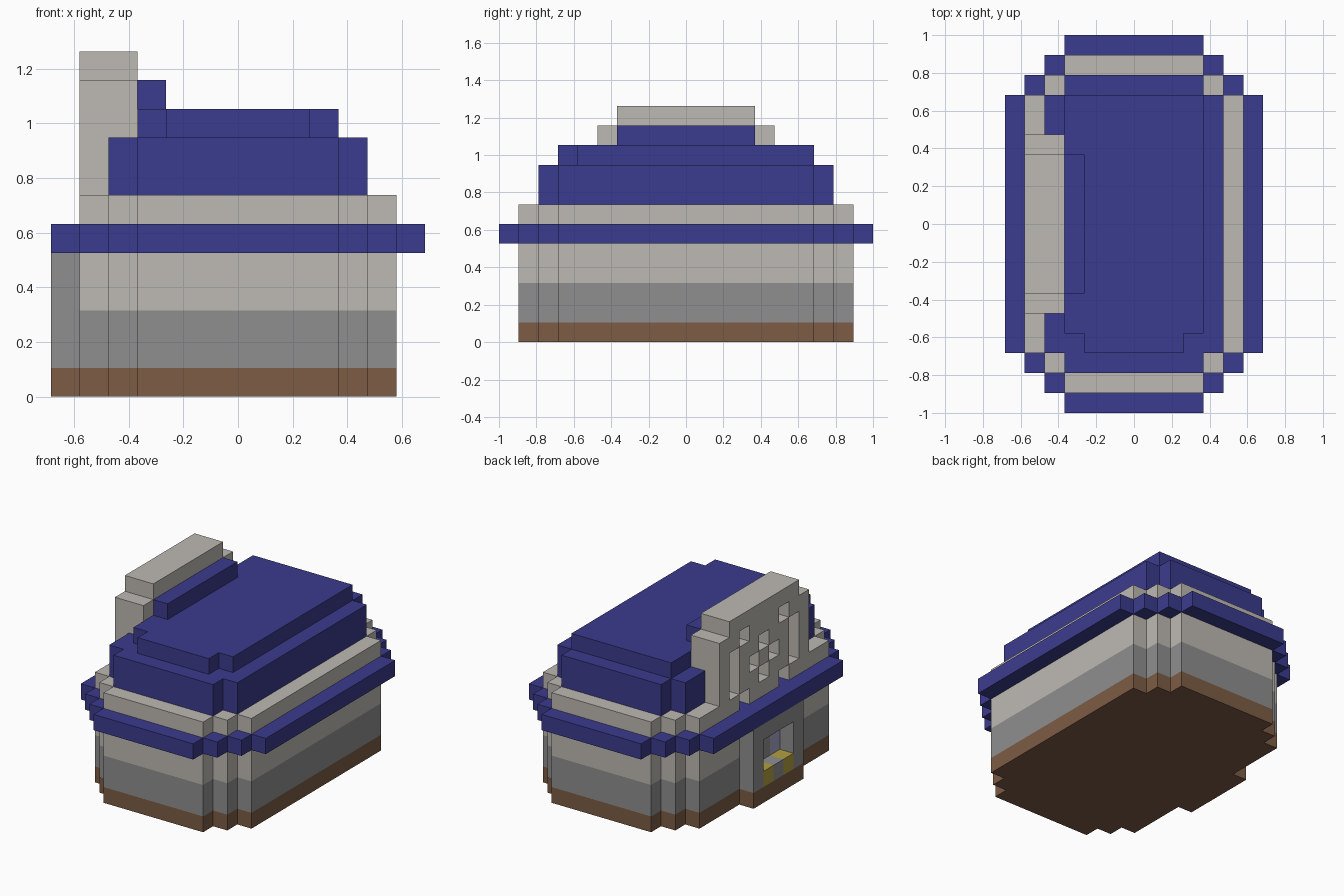
import bpy, bmesh
from mathutils import Vector

U = 2 / 19  # one block

cube = bpy.data.objects.get("Cube")
if cube:
    bpy.data.objects.remove(cube, do_unlink=True)


def material(name, rgb):
    lin = [((c / 255 + 0.055) / 1.055) ** 2.4 for c in rgb] + [1]
    m = bpy.data.materials.new(name)
    m.use_nodes = True
    m.diffuse_color = lin
    m.node_tree.nodes["Principled BSDF"].inputs["Base Color"].default_value = lin
    return m


BLUE = material("roof blue", (59, 59, 142))
CREAM = material("pale plaster", (190, 186, 180))
GREY = material("stone grey", (143, 143, 143))
BROWN = material("earth brown", (125, 92, 69))
YELLOW = material("mustard yellow", (178, 160, 64))
GLASS = material("lavender glass", (165, 165, 200))


def finish(name, bm, mat):
    bmesh.ops.remove_doubles(bm, verts=bm.verts, dist=1e-5)
    bmesh.ops.recalc_face_normals(bm, faces=bm.faces)
    me = bpy.data.meshes.new(name)
    bm.to_mesh(me)
    bm.free()
    me.materials.append(mat)
    ob = bpy.data.objects.new(name, me)
    bpy.context.collection.objects.link(ob)
    return ob


def prism(name, outline, z0, z1, mat):
    """Extrude a plan outline, given in blocks, from z0 to z1."""
    bm = bmesh.new()
    face = bm.faces.new([bm.verts.new((x * U, y * U, z0 * U)) for x, y in outline])
    top = bmesh.ops.extrude_face_region(bm, geom=[face])["geom"]
    bmesh.ops.translate(bm, vec=(0, 0, (z1 - z0) * U),
                        verts=[v for v in top if isinstance(v, bmesh.types.BMVert)])
    return finish(name, bm, mat)


def box(name, x, y, z, mat):
    outline = [(x[0], y[0]), (x[1], y[0]), (x[1], y[1]), (x[0], y[1])]
    return prism(name, outline, z[0], z[1], mat)


def stepped(width, depth, steps, notch=False):
    """Rectangle with stair-stepped corners, optionally notched for the gable."""
    q = []
    for i in range(steps + 1):
        x, y = width - steps + i, depth - i
        q.append((x, y))
        if i < steps:
            q.append((x, y - 1))
    right = q + [(x, -y) for x, y in reversed(q)]
    left = [(-x, -y) for x, y in right]
    if notch:
        mid = len(left) // 2
        left[mid:mid] = [(-width, -4.5), (1 - width, -4.5),
                         (1 - width, 4.5), (-width, 4.5)]
    return right + left


def blocks(name, cells, mat):
    """Unit blocks joined into one skin: only exposed sides get faces."""
    bm = bmesh.new()
    for c in cells:
        for axis in range(3):
            for s in (-1, 1):
                n = list(c)
                n[axis] += s
                if tuple(n) in cells:
                    continue
                mid = Vector((c[0], c[1], c[2] + 0.5))
                a, b, d = Vector(), Vector(), Vector()
                d[axis], a[(axis + 1) % 3], b[(axis + 2) % 3] = s / 2, 0.5, 0.5
                bm.faces.new([bm.verts.new((mid + d + p) * U)
                              for p in (-a - b, a - b, a + b, b - a)])
    return finish(name, bm, mat)


# Walls and eaves
wall = stepped(5.5, 8.5, 2)
prism("foundation", wall, 0, 1, BROWN)
prism("lower_wall", wall, 1, 3, GREY)
prism("middle_wall", wall, 3, 5, CREAM)
prism("eaves", stepped(6.5, 9.5, 3), 5, 6, BLUE)
prism("upper_wall", stepped(5.5, 8.5, 2, notch=True), 6, 7, CREAM)

# Roof tiers, the upper one with its front corners cut
prism("roof_lower", stepped(4.5, 7.5, 1, notch=True), 7, 9, BLUE)
front = [(-3.5, -5.5), (-2.5, -5.5), (-2.5, -6.5), (2.5, -6.5), (2.5, -5.5), (3.5, -5.5)]
prism("roof_upper", front + [(3.5, 6.5), (-3.5, 6.5)], 9, 10, BLUE)
box("roof_ridge", (-3.5, -2.5), (-3.5, 3.5), (10, 11), BLUE)

# Gable wall with a recessed pattern on its outer layer
half = {(0, 9), (1, 8), (0, 7), (2, 10), (2, 6)} | {(3, k) for k in (7, 8, 9)}
cells = set()
for k in range(6, 12):
    reach = 3 if k == 11 else 4
    for j in range(-reach, reach + 1):
        if (abs(j), k) not in half:
            cells.add((-5, j, k))
        if k > 6:
            cells.add((-4, j, k))
blocks("gable", cells, CREAM)

# Porch on the gable side
px = (-6.5, -5.5)
box("porch_foundation", px, (-2.5, 2.5), (0, 1), BROWN)
box("porch_lintel", px, (-2.5, 2.5), (4, 5), GREY)
box("counter_middle", px, (-0.5, 0.5), (1, 2), GREY)
plate = (-5.55, -5.5)
box("door_panel", plate, (-0.5, 0.5), (2, 4), GREY)
for side, s in (("left", -1), ("right", 1)):
    box("porch_post_" + side, px, sorted((1.5 * s, 2.5 * s)), (1, 4), GREY)
    box("counter_" + side, px, sorted((0.5 * s, 1.5 * s)), (1, 2), YELLOW)
    box("window_" + side, plate, sorted((0.5 * s, 1.5 * s)), (2, 4), GLASS)
